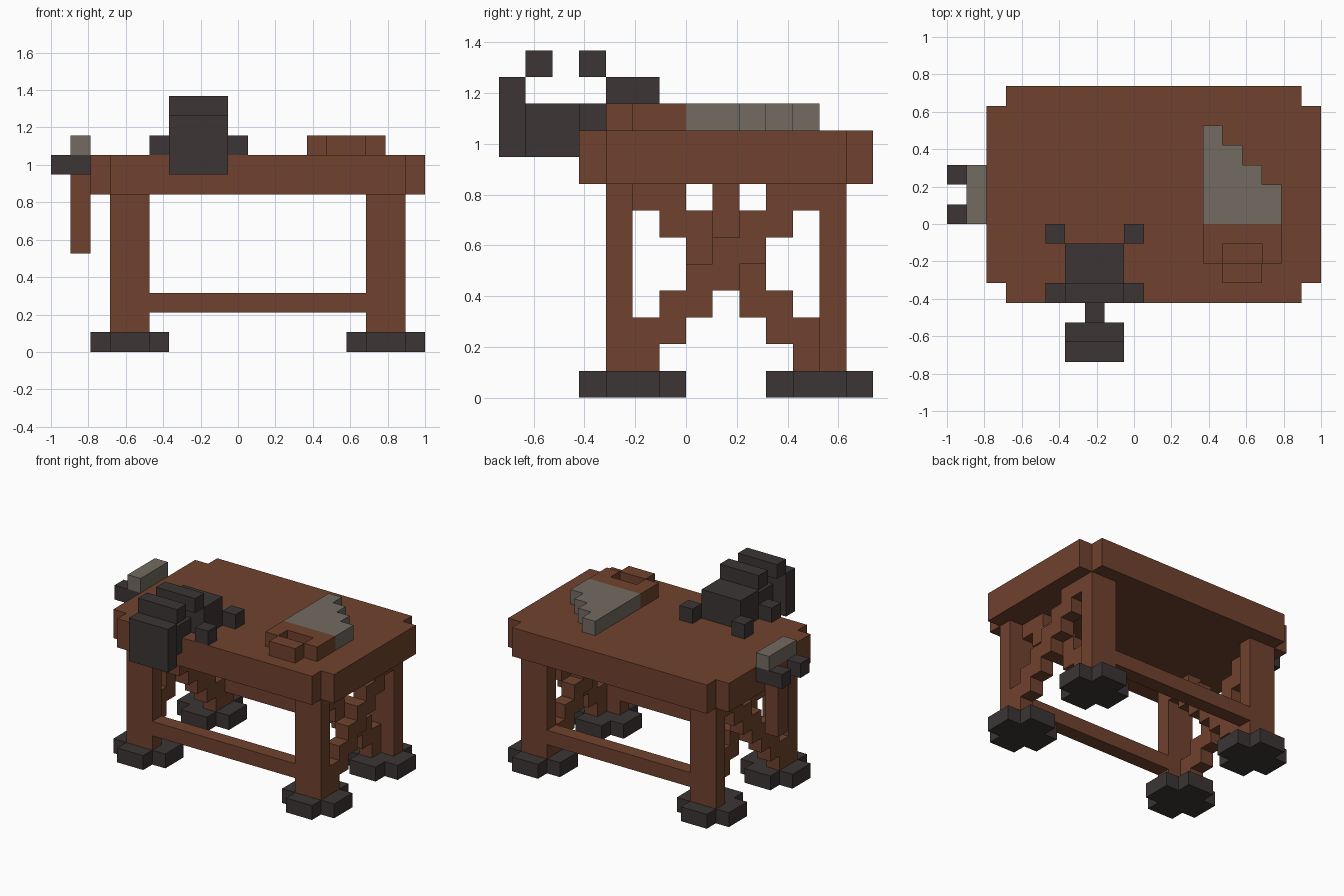
import bpy, bmesh, math
from mathutils import Vector

if "Cube" in bpy.data.objects:
    bpy.data.objects.remove(bpy.data.objects["Cube"], do_unlink=True)

U = 2 / 19                              # size of one block
ORIGIN = Vector((-9.5, -7, 0))          # block grid corner


def material(name, rgb):
    m = bpy.data.materials.new(name)
    m.use_nodes = True
    m.diffuse_color = (*rgb, 1)
    bsdf = next(n for n in m.node_tree.nodes if n.type == 'BSDF_PRINCIPLED')
    bsdf.inputs["Base Color"].default_value = (*rgb, 1)
    bsdf.inputs["Roughness"].default_value = 0.9
    return m


WOOD = material("brown wood", (0.162, 0.0545, 0.0273))
IRON = material("dark iron", (0.0452, 0.0356, 0.0356))
STEEL = material("grey steel", (0.171, 0.147, 0.120))


def part(name, mat, *boxes):
    """Union of grid boxes (x0, x1, y0, y1, z0, z1), outer skin only."""
    cells = {(i, j, k) for x0, x1, y0, y1, z0, z1 in boxes
             for i in range(x0, x1) for j in range(y0, y1) for k in range(z0, z1)}
    bm = bmesh.new()
    corners = {}

    def corner(p):
        key = tuple(round(c) for c in p)
        if key not in corners:
            corners[key] = bm.verts.new((Vector(key) + ORIGIN) * U)
        return corners[key]

    for c in cells:
        for axis in range(3):
            for side in (0, 1):
                n = list(c)
                n[axis] += 2 * side - 1
                if tuple(n) in cells:
                    continue
                a, b = Vector((0, 0, 0)), Vector((0, 0, 0))
                a[(axis + 1) % 3] = b[(axis + 2) % 3] = 1
                p = Vector(c)
                p[axis] += side
                quad = [p, p + a, p + a + b, p + b]
                bm.faces.new([corner(q) for q in (quad if side else quad[::-1])])
    # merge flat neighbouring squares into large faces
    bmesh.ops.dissolve_limit(bm, angle_limit=math.radians(1),
                             verts=bm.verts[:], edges=bm.edges[:])
    mesh = bpy.data.meshes.new(name)
    bm.to_mesh(mesh)
    bm.free()
    mesh.materials.append(mat)
    ob = bpy.data.objects.new(name, mesh)
    bpy.context.collection.objects.link(ob)
    return ob


# table top with notched corners
part("table_top", WOOD, (3, 18, 3, 14, 8, 10), (2, 19, 4, 13, 8, 10))

# legs standing on cross-shaped feet
for side, x in (("right", 3), ("left", 16)):
    for end, y_leg, y_foot in (("front", 4, 4), ("back", 12, 11)):
        part(f"{end}_{side}_leg", WOOD, (x, x + 2, y_leg, y_leg + 1, 1, 8))
        part(f"{end}_{side}_foot", IRON,
             (x - 1, x + 3, y_foot, y_foot + 2, 0, 1),
             (x, x + 2, y_foot - 1, y_foot + 3, 0, 1))

# long stretchers between the legs
for end, y in (("front", 4), ("back", 12)):
    part(f"{end}_stretcher", WOOD, (5, 16, y, y + 1, 2, 3))

# stepped cross braces, the rising one on the outside
for side, outer, inner in (("right", 3, 4), ("left", 17, 16)):
    part(f"{side}_rising_brace", WOOD,
         *[(outer, outer + 1, max(k + 3, 5), k + 5, k, k + 1) for k in range(1, 8)])
    part(f"{side}_falling_brace", WOOD,
         *[(inner, inner + 1, 12 - k, min(14 - k, 12), k, k + 1) for k in range(1, 8)])

# bench vise
part("vise_body", IRON, (6, 9, 4, 6, 10, 12))
part("vise_screw", IRON, (7, 8, 1, 3, 9, 11), (7, 8, 3, 4, 10, 11))
part("vise_front_jaw", IRON, (6, 9, 0, 1, 9, 12))
part("vise_front_grip", IRON, (6, 9, 1, 2, 12, 13))
part("vise_back_grip", IRON, (6, 9, 3, 4, 12, 13))
for side, x in (("right", 5), ("left", 9)):
    for end, y in (("front", 3), ("back", 6)):
        part(f"vise_{end}_{side}_lug", IRON, (x, x + 1, y, y + 1, 10, 11))

# saw lying on the top
part("saw_blade", STEEL, (13, 17, 7, 9, 10, 11),
     *[(13, 16 - n, 9 + n, 10 + n, 10, 11) for n in range(3)])
part("saw_handle", WOOD, (13, 17, 6, 7, 10, 11), (13, 14, 5, 6, 10, 11),
     (16, 17, 5, 6, 10, 11), (14, 16, 4, 5, 10, 11))

# hammer hanging on two pegs
part("hammer_head", STEEL, (1, 2, 7, 10, 10, 11))
part("hammer_handle", WOOD, (1, 2, 8, 9, 5, 10))
for end, y in (("front", 7), ("back", 9)):
    part(f"hammer_{end}_peg", IRON, (0, 2, y, y + 1, 9, 10))
